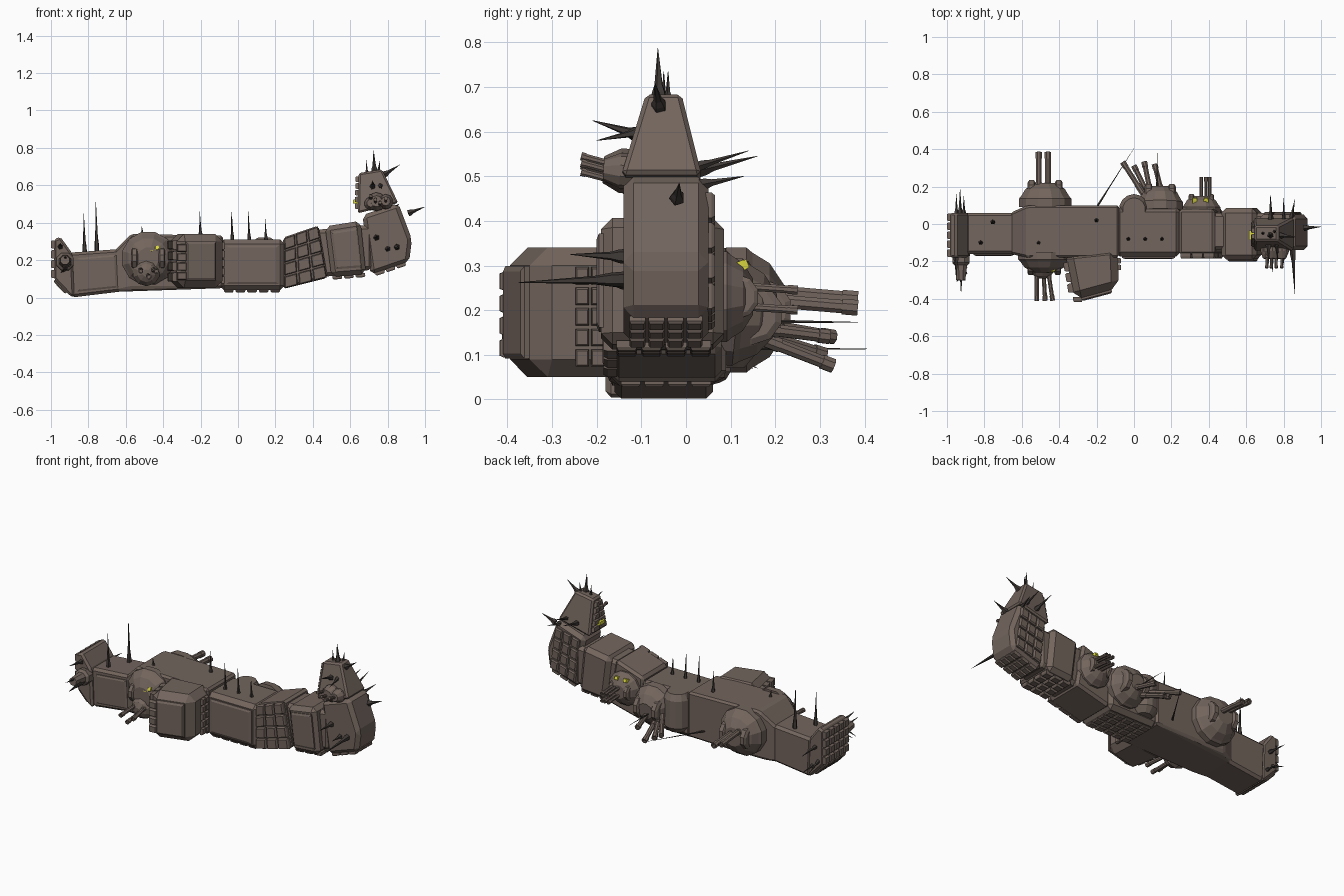
import bpy, bmesh, math
from mathutils import Vector as V


def material(name, rgb):
    m = bpy.data.materials.new(name)
    m.diffuse_color = (*rgb, 1)
    return m


HULL = material("hull_brown", (0.17, 0.13, 0.11))
DARK = material("spike_dark", (0.05, 0.042, 0.038))
GLOW = material("visor_yellow", (0.7, 0.68, 0.05))


def finish(name, bm, mat):
    bmesh.ops.recalc_face_normals(bm, faces=bm.faces)
    me = bpy.data.meshes.new(name)
    bm.to_mesh(me)
    bm.free()
    me.materials.append(mat)
    ob = bpy.data.objects.new(name, me)
    bpy.context.collection.objects.link(ob)
    return ob


def solid(name, pts, bevel=0.0, mat=HULL):
    """Convex block around the points, with chamfered edges."""
    bm = bmesh.new()
    for p in pts:
        bm.verts.new(p)
    bmesh.ops.convex_hull(bm, input=bm.verts)
    bmesh.ops.dissolve_limit(bm, angle_limit=0.08, verts=bm.verts, edges=bm.edges)
    if bevel:
        sharp = [e for e in bm.edges if e.calc_face_angle(0) > 0.35]
        bmesh.ops.bevel(bm, geom=sharp, offset=bevel, segments=1,
                        affect='EDGES', clamp_overlap=True)
    return finish(name, bm, mat)


def block(name, outline, y0, y1, bevel=0.02):
    """Side outline (x, z) extruded from y0 to y1."""
    return solid(name, [(x, y, z) for x, z in outline for y in (y0, y1)], bevel)


def plates(name, corners, nu, nv, thick=0.012, gap=0.08, mat=HULL):
    """Grid of raised plates; corners run counter-clockwise seen from outside."""
    a, b, c, d = map(V, corners)
    n = (b - a).cross(d - a).normalized() * thick
    at = lambda u, v: a.lerp(b, u).lerp(d.lerp(c, u), v)
    bm = bmesh.new()
    for i in range(nu):
        for j in range(nv):
            rings = []
            for g, lift in ((gap, -0.5), (gap, 0.5), (gap * 2, 1)):
                rings.append([bm.verts.new(at((i + u) / nu, (j + v) / nv) + n * lift)
                              for u, v in ((g, g), (1 - g, g), (1 - g, 1 - g), (g, 1 - g))])
            for lo, hi in zip(rings, rings[1:]):
                for k in range(4):
                    bm.faces.new((lo[k], lo[k - 3], hi[k - 3], hi[k]))
            bm.faces.new(rings[-1])
            bm.faces.new(rings[0][::-1])
    return finish(name, bm, mat)


def lathe(name, a, b, profile, n=10, mat=HULL):
    """Turned part from a to b; profile is (share of length, radius)."""
    a, b = V(a), V(b)
    q = (b - a).to_track_quat('Z', 'Y')
    bm = bmesh.new()
    rings = [[bm.verts.new(a.lerp(b, t) + q @ V((r * math.cos(w), r * math.sin(w), 0)))
              for w in (math.tau * (k + 0.5) / n for k in range(n))] for t, r in profile]
    for lo, hi in zip(rings, rings[1:]):
        for k in range(n):
            bm.faces.new((lo[k - 1], lo[k], hi[k], hi[k - 1]))
    bm.faces.new(rings[0])
    bm.faces.new(rings[-1])
    bmesh.ops.remove_doubles(bm, verts=bm.verts, dist=1e-5)
    return finish(name, bm, mat)


def spike(a, b, r=0.01):
    lathe("spike", a, b, [(0, r), (0.15, r * 0.9), (0.3, r * 0.55), (1, 0.0006)], 5, DARK)


def barrel(a, b, r=0.017):
    lathe("gun_barrel", a, b, [(0, r), (0.3, r), (0.3, r * 0.85), (0.85, r * 0.85),
                               (0.85, r), (1, r), (1, r * 0.6), (0.95, r * 0.6)], 8)


def turret(name, c, d, r, h, cheek):
    """Ring and faceted dome along d, with two round cheeks beside the guns."""
    c, d = V(c), V(d).normalized()
    lathe(name + "_dome", c, c + d * h,
          [(0, r), (0.35, r), (0.45, r * 0.92), (0.75, r * 0.75), (1, r * 0.4)], 12)
    for s in (-1, 1):
        m = c + d * h * 0.6 + V((s * r * 0.5, 0, 0))
        lathe(name + "_cheek", m - V((cheek * 0.3, 0, 0)), m + V((cheek * 0.3, 0, 0)),
              [(0, cheek * 0.8), (0.2, cheek), (0.8, cheek), (1, cheek * 0.8)], 10)


# Hull sections, from the left end to the tower
block("end_cap", [(-.985, .31), (-.95, .325), (-.885, .235), (-.875, 0), (-.9, .01),
                  (-.985, .1)], -.18, .06, .012)
block("rear_section", [(-.9, .24), (-.62, .26), (-.6, .035), (-.89, 0)], -.16, .06, .015)
solid("wide_section", [(x, y, z) for x, y0, y1, z0, z1 in
      ((-.66, -.16, .06, .03, .25), (-.57, -.18, .1, .05, .34), (-.08, -.18, .1, .05, .33))
      for y in (y0, y1) for z in (z0, z1)], .02)
block("middle_section", [(-.1, .31), (.25, .31), (.25, .04), (-.1, .04)], -.175, .09, .025)
block("rising_section", [(.24, .32), (.43, .385), (.48, .105), (.24, .045)], -.165, .08, .015)
block("neck_core", [(.4, .36), (.72, .39), (.72, .15), (.4, .1)], -.14, .06, .02)
block("neck_section", [(.465, .38), (.655, .41), (.685, .125), (.5, .11)], -.19, .085, .025)
block("tower_base", [(.665, .44), (.857, .505), (.93, .31), (.915, .19), (.71, .12)],
      -.14, .05, .022)
solid("tower_head", [(.64, -.145, .45), (.64, .035, .45), (.857, -.145, .505),
                     (.857, .035, .505), (.645, -.09, .665), (.645, -.01, .665),
                     (.77, -.09, .685), (.77, -.01, .685)], .01)
solid("front_sponson", [(x, y, z) for x, y in ((-.37, -.15), (-.09, -.12), (-.08, -.34),
      (-.32, -.405)) for z in (.05, .34)], .04)

# Raised armour plates
plates("end_cap_plates", [(-.985, .06, .1), (-.985, -.18, .1), (-.985, -.18, .31),
                          (-.985, .06, .31)], 5, 4, .015)
plates("end_cap_lower_plates", [(-.91, .05, .02), (-.91, -.17, .02), (-.985, -.17, .1),
                                (-.985, .05, .1)], 4, 1)
plates("rear_cover", [(-.87, -.16, .02), (-.63, -.16, .045), (-.64, -.16, .24),
                      (-.87, -.16, .22)], 1, 1, .01, .05)
plates("middle_cover", [(-.08, -.175, .06), (.235, -.175, .06), (.235, -.175, .29),
                        (-.08, -.175, .29)], 1, 1, .012, .05)
plates("rising_plates", [(.245, -.165, .045), (.48, -.165, .105), (.43, -.165, .385),
                         (.245, -.165, .32)], 3, 4, .02, .06)
plates("neck_cover", [(.52, -.19, .14), (.67, -.19, .15), (.645, -.19, .385),
                      (.49, -.19, .36)], 1, 1, .01, .05)
plates("sponson_cover", [(-.29, -.4, .08), (-.11, -.352, .08), (-.11, -.352, .31),
                         (-.29, -.4, .31)], 1, 1, .015, .05)
plates("sponson_side_plates", [(-.36, -.2, .08), (-.33, -.37, .08), (-.33, -.37, .31),
                               (-.36, -.2, .31)], 3, 4, .02)
plates("sponson_inner_plates", [(-.081, -.25, .07), (-.083, -.18, .07), (-.083, -.18, .3),
                                (-.081, -.25, .3)], 2, 5, .012)
plates("sponson_ribs", [(-.33, -.4, .09), (-.27, -.398, .09), (-.27, -.398, .29),
                        (-.33, -.4, .29)], 1, 4, .018)
plates("neck_belly_plates", [(.5, .06, .11), (.685, .06, .125), (.685, -.16, .125),
                             (.5, -.16, .11)], 3, 4, .015)
plates("middle_belly_plates", [(-.08, .06, .04), (.23, .06, .04), (.23, -.15, .04),
                               (-.08, -.15, .04)], 5, 4, .012)
plates("tower_back_plates", [(.9, .05, .2), (.72, .05, .15), (.69, .05, .43),
                             (.86, .05, .47)], 3, 4, .015)
plates("tower_belly_plates", [(.73, .04, .125), (.9, .04, .183), (.9, -.13, .183),
                              (.73, -.13, .125)], 3, 4, .012)
plates("tower_head_ribs", [(.641, .02, .47), (.641, -.13, .47), (.644, -.08, .65),
                           (.644, -.02, .65)], 2, 5, .016)

# Turret on the front
turret("front_turret", (-.48, -.15, .21), (0, -1, 0), .145, .11, .06)
lathe("front_turret_ball", (-.49, -.18, .14), (-.49, -.29, .13),
      [(0, .07), (.5, .075), (.85, .05), (1, .02)], 10)
for x0, x1, z in ((-.52, -.52, .14), (-.485, -.475, .11), (-.46, -.435, .14)):
    barrel((x0, -.24, z + .01), (x1, -.41, z), .014)
plates("front_visor", [(-.47, -.245, .235), (-.42, -.24, .25), (-.42, -.23, .275),
                       (-.47, -.235, .26)], 2, 1, .02, .06, GLOW)

# Turrets on the back
turret("wide_back_turret", (-.475, .09, .2), (0, 1, 0), .145, .13, .07)
for x, y, z in ((-.51, .385, .225), (-.46, .385, .205)):
    barrel((x, .15, z + .02), (x, y, z), .019)
turret("middle_back_turret", (.14, .07, .2), (0, 1, -.1), .125, .13, .07)
lathe("middle_back_drum", (0, .08, .07), (0, .08, .31),
      [(0, .05), (.15, .08), (.85, .08), (1, .06)], 14)
for a, b in (((.05, .16, .17), (-.06, .33, .14)), ((.08, .15, .15), (0, .31, .1)),
             ((.09, .16, .14), (.055, .33, .075)), ((.15, .16, .16), (.11, .32, .14))):
    barrel(a, b, .017)
turret("rising_back_turret", (.36, .06, .23), (0, 1, 0), .105, .09, .05)
for x in (.36, .385, .405):
    for z in (.2, .245):
        barrel((x, .1, z + .01), (x, .25, z), .011)
for x in (.31, .37):
    plates("back_visor", [(x + .03, .125, .285), (x, .125, .285), (x, .115, .31),
                          (x + .03, .115, .31)], 1, 1, .02, .08, GLOW)

# Small gun nest on the tower front, with a visor on its side
for x, z, r in ((.74, .51, .05), (.79, .51, .04), (.71, .5, .035)):
    lathe("tower_gun_nest", (x, -.11, z), (x, -.185, z + .005),
          [(0, r), (.5, r), (1, r * .6)], 10)
for x, z in ((.71, .545), (.735, .525), (.76, .51), (.79, .53)):
    barrel((x, -.16, z - .02), (x, -.235, z), .01)
plates("tower_visor", [(.636, -.03, .5), (.636, -.09, .5), (.636, -.09, .525),
                       (.636, -.03, .525)], 1, 1, .02, .05, GLOW)

# Masts on the deck
for x, y, z0, z1, r in ((-.82, -.1, .24, .45, .013), (-.755, .01, .245, .51, .014),
                        (-.51, -.1, .33, .38, .012), (-.2, .02, .32, .46, .012),
                        (-.03, -.08, .3, .47, .011), (.06, -.08, .3, .46, .011),
                        (.15, -.08, .3, .42, .011)):
    spike((x, y, z0), (x - .005, y, z1), r)

# Spikes on the tower, the back and the end cap
for a, b, r in (((.73, -.06, .67), (.725, -.063, .787), .018),
                ((.69, -.05, .66), (.685, -.05, .735), .01),
                ((.75, -.04, .67), (.76, -.04, .735), .01),
                ((.78, -.06, .655), (.865, -.07, .71), .018),
                ((.91, -.02, .45), (1.0, -.015, .485), .018),
                ((.72, -.1, .59), (.72, -.21, .625), .018),
                ((.76, -.1, .6), (.77, -.2, .58), .014),
                ((.74, -.13, .32), (.74, -.26, .325), .018),
                ((.80, -.13, .26), (.80, -.22, .26), .016),
                ((.85, -.13, .27), (.86, -.375, .262), .018),
                ((.73, .02, .51), (.73, .16, .545), .016),
                ((.80, .02, .52), (.80, .14, .557), .012),
                ((.84, .03, .48), (.86, .13, .5), .014),
                ((.12, .12, .175), (.125, .385, .173), .008),
                ((-.2, .09, .115), (0, .405, .113), .006),
                ((-.93, .05, .2), (-.93, .19, .19), .014),
                ((-.95, .05, .12), (-.95, .16, .07), .012),
                ((-.91, .05, .08), (-.91, .15, .07), .012),
                ((-.92, -.17, .2), (-.925, -.37, .22), .022),
                ((-.95, -.17, .27), (-.95, -.3, .29), .016)):
    spike(a, b, r)
lathe("end_cap_gun_mount", (-.925, -.17, .19), (-.925, -.3, .2),
      [(0, .05), (.3, .05), (.4, .035), (1, .025)], 8)
for i in range(4):
    spike((-.9, -.17 - .03 * i, .16 + .01 * i), (-.95, -.22 - .03 * i, .13), .012)
